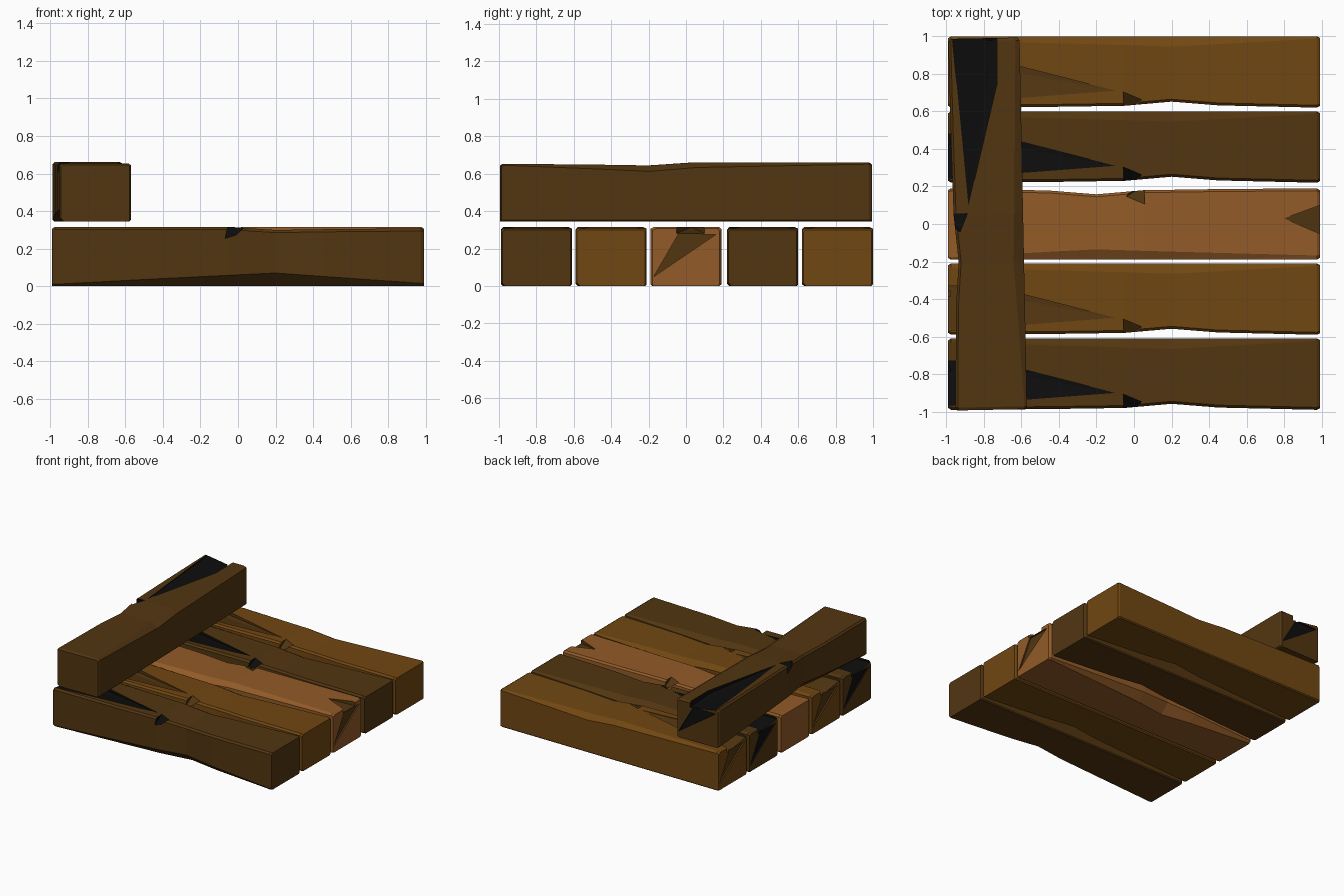
import bpy, bmesh, math

if "Cube" in bpy.data.objects:
    bpy.data.objects.remove(bpy.data.objects["Cube"])


def material(name, rgb):
    m = bpy.data.materials.new(name)
    m.diffuse_color = (*rgb, 1)
    m.use_nodes = True
    m.node_tree.nodes["Principled BSDF"].inputs["Base Color"].default_value = m.diffuse_color
    return m


DARK = material("dark brown wood", (0.085, 0.036, 0.0055))
OCHRE = material("ochre wood", (0.165, 0.063, 0.006))
RED = material("reddish wood", (0.29, 0.105, 0.021))
BLACK = material("black crack", (0.004, 0.004, 0.004))

# plank stations: x, front y, top z, lower front chamfer, back chamfer width, back chamfer drop
STATIONS = [
    (-0.975, -0.190, 0.316, 0.010, 0.022, 0.010),
    (-0.450, -0.186, 0.316, 0.038, 0.036, 0.020),
    (-0.050, -0.180, 0.316, 0.058, 0.047, 0.028),
    (0.200, -0.158, 0.299, 0.070, 0.055, 0.032),
    (0.450, -0.178, 0.303, 0.052, 0.042, 0.024),
    (0.975, -0.190, 0.308, 0.015, 0.012, 0.008),
]


def ring(s, x, inset=0.0):
    _, yf, zt, b, cw, cd = s
    yb = 0.19
    pts = [(yf + b * 1.1, 0), (yf, b), (yf, zt - 0.014), (yf + 0.013, zt),
           (yb - cw, zt), (yb, zt - cd), (yb, 0.008), (yb - 0.008, 0)]
    k = 1 - inset / 0.19
    return [(x, y * k, z if z < 0.05 else z - inset) for y, z in pts]


def plank_mesh():
    bm = bmesh.new()
    rows = [ring(STATIONS[0], -0.99, 0.010)]
    rows += [ring(s, s[0]) for s in STATIONS]
    rows += [ring(STATIONS[-1], 0.99, 0.008)]
    rows = [[bm.verts.new(p) for p in r] for r in rows]
    n = len(rows[0])
    for a, b in zip(rows, rows[1:]):
        for i in range(n):
            j = (i + 1) % n
            bm.faces.new((a[i], a[j], b[j], b[i]))
    bm.faces.new(rows[0])
    bm.faces.new(rows[-1])
    bmesh.ops.triangulate(bm, faces=bm.faces[:])
    bmesh.ops.recalc_face_normals(bm, faces=bm.faces[:])
    me = bpy.data.meshes.new("plank")
    bm.to_mesh(me)
    bm.free()
    return me


def hull_cutter(points, mats):
    bm = bmesh.new()
    vs = [bm.verts.new(p) for p in points]
    r = bmesh.ops.convex_hull(bm, input=vs)
    loose = [v for v in bm.verts if not v.link_faces]
    bmesh.ops.delete(bm, geom=loose, context='VERTS')
    bmesh.ops.recalc_face_normals(bm, faces=bm.faces[:])
    for f in bm.faces:
        f.material_index = 1
    me = bpy.data.meshes.new("cutter")
    bm.to_mesh(me)
    bm.free()
    for m in mats:
        me.materials.append(m)
    ob = bpy.data.objects.new("cutter", me)
    ob.hide_render = True
    bpy.context.collection.objects.link(ob)
    return ob


# long split along the top, short chip at the end, nick in the front edge, split in the end grain
def raised(pts):
    return pts + [(x, y, 0.42) for x, y, z in pts]


LONG = raised([(-0.10, -0.10, 0.314), (-1.02, -0.17, 0.306),
               (-1.02, 0.07, 0.268), (-0.75, 0.066, 0.286)])
CHIP = raised([(-0.80, -0.03, 0.314), (-1.02, -0.11, 0.275), (-1.02, 0.065, 0.275)])
NICK = [(-0.055, -0.09, 0.33), (0.065, -0.13, 0.33), (-0.05, -0.22, 0.33),
        (0.02, -0.22, 0.33), (-0.075, -0.22, 0.22)]
END = [(x, y, z) for x in (-1.05, -0.978)
       for y, z in ((-0.16, 0.275), (0.04, 0.278), (0.172, 0.05))]


def plank(name, loc, angle, wood, split, top_cut):
    mats = (wood, split)
    me = plank_mesh()
    for m in mats:
        me.materials.append(m)
    ob = bpy.data.objects.new(name, me)
    bpy.context.collection.objects.link(ob)
    cutters = [hull_cutter(c, mats) for c in (top_cut, NICK, END)]
    for c in cutters:
        mod = ob.modifiers.new("cut", 'BOOLEAN')
        mod.operation = 'DIFFERENCE'
        mod.solver = 'EXACT'
        mod.object = c
    bpy.context.view_layer.update()
    dg = bpy.context.evaluated_depsgraph_get()
    done = bpy.data.meshes.new_from_object(ob.evaluated_get(dg))
    ob.modifiers.clear()
    ob.data = done
    for c in cutters:
        bpy.data.objects.remove(c)
    ob.location = loc
    ob.rotation_euler.z = math.radians(angle)
    return ob


# five floor planks, the middle one turned around
plank("plank_back", (0, 0.81, 0), 0, OCHRE, DARK, LONG)
plank("plank_second", (0, 0.41, 0), 0, DARK, BLACK, LONG)
plank("plank_middle", (0, 0.0, 0), 180, RED, DARK, CHIP)
plank("plank_fourth", (0, -0.40, 0), 0, OCHRE, DARK, LONG)
plank("plank_front", (0, -0.80, 0), 0, DARK, BLACK, LONG)

# cross beam lying over the planks, slightly askew
plank("cross_beam", (-0.78, 0, 0.345), -88.85, DARK, BLACK, LONG)
